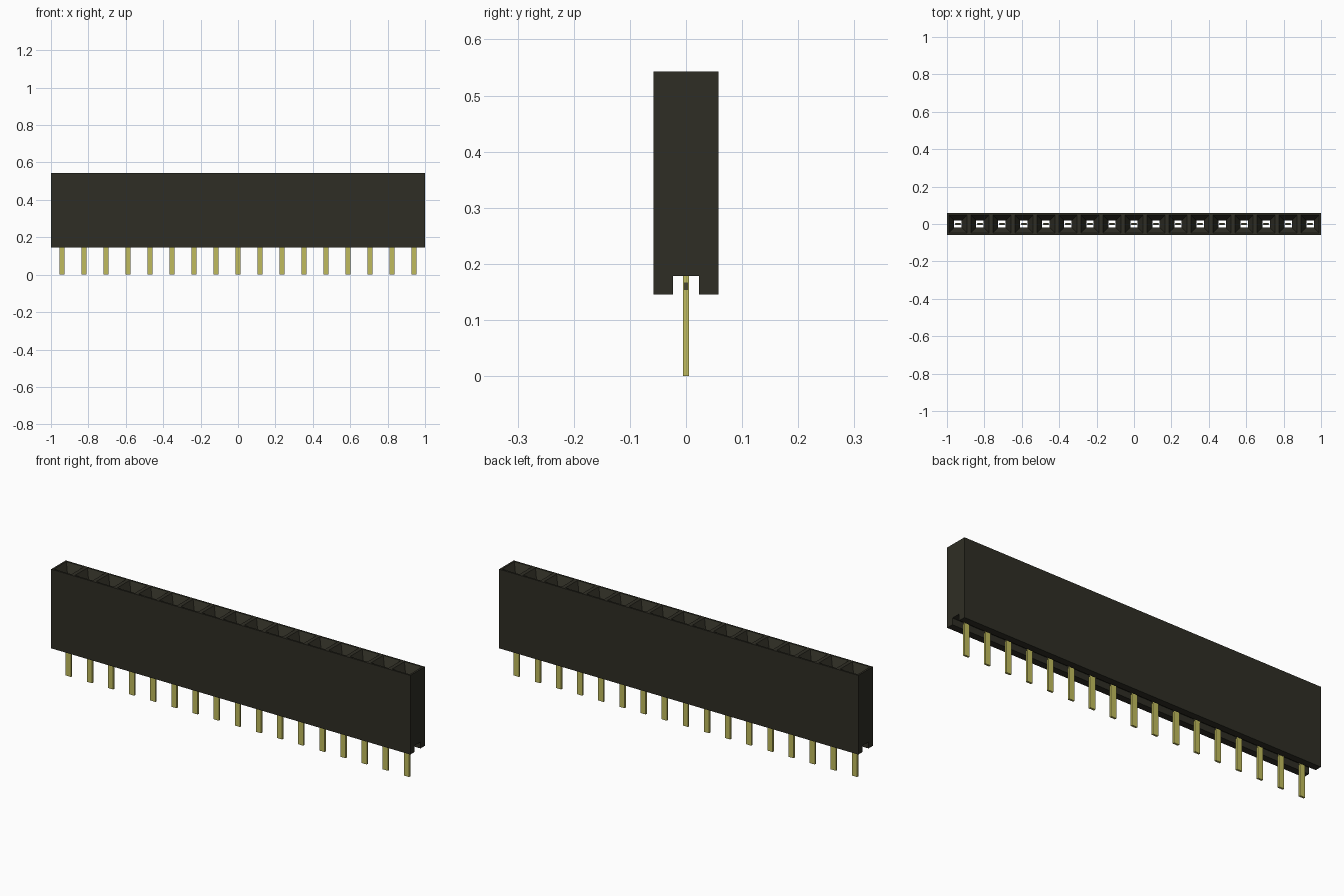
import bpy, bmesh

if "Cube" in bpy.data.objects:
    bpy.data.objects.remove(bpy.data.objects["Cube"], do_unlink=True)

COUNT = 17
PITCH = 2 / COUNT
HX, HY = PITCH / 2, 0.058          # half size of one socket cell
BOTTOM, GROOVE, TOP = 0.145, 0.178, 0.543
GROOVE_Y = 0.023
CENTRES = [(i - (COUNT - 1) / 2) * PITCH for i in range(COUNT)]


def material(name, rgb):
    m = bpy.data.materials.new(name)
    m.use_nodes = True
    m.diffuse_color = (*rgb, 1)
    bsdf = m.node_tree.nodes["Principled BSDF"]
    bsdf.inputs["Base Color"].default_value = (*rgb, 1)
    bsdf.inputs["Roughness"].default_value = 0.6
    return m


black = material("black plastic", (0.028, 0.027, 0.018))
brass = material("pale brass", (0.53, 0.50, 0.11))
dark_brass = material("dark brass", (0.07, 0.065, 0.03))


def finish(bm, name, mats):
    bmesh.ops.remove_doubles(bm, verts=bm.verts, dist=1e-5)
    bmesh.ops.recalc_face_normals(bm, faces=bm.faces)
    mesh = bpy.data.meshes.new(name)
    bm.to_mesh(mesh)
    bm.free()
    for m in mats:
        mesh.materials.append(m)
    obj = bpy.data.objects.new(name, mesh)
    bpy.context.collection.objects.link(obj)
    return obj


def box(bm, x, y, z, sx, sy, sz, mat=0):
    verts = bmesh.ops.create_cube(bm, size=1)["verts"]
    for v in verts:
        v.co = (x + v.co.x * sx, y + v.co.y * sy, z + v.co.z * sz)
    for f in {f for v in verts for f in v.link_faces}:
        f.material_index = mat


# Housing: rings run down each socket, under the groove and back up the sides.
# The flag says whether the band leading to the next ring has all four sides.
RINGS = [
    (HX, HY, TOP, True),               # top rim
    (0.049, 0.049, TOP, True),         # lead-in funnel
    (0.020, 0.018, TOP - 0.05, True),  # contact shaft
    (0.020, 0.018, GROOVE, True),      # groove ceiling
    (HX, GROOVE_Y, GROOVE, False),     # groove walls
    (HX, GROOVE_Y, BOTTOM, False),     # underside rails
    (HX, HY, BOTTOM, False),           # outer walls
]
bm = bmesh.new()
for cx in CENTRES:
    rings = [[bm.verts.new((cx + sx * hx, sy * hy, z))
              for sx, sy in ((-1, -1), (1, -1), (1, 1), (-1, 1))]
             for hx, hy, z, _ in RINGS]
    for k, ring in enumerate(rings):
        nxt = rings[(k + 1) % len(rings)]
        for s in (range(4) if RINGS[k][3] else (0, 2)):
            t = (s + 1) % 4
            bm.faces.new((ring[s], ring[t], nxt[t], nxt[s]))
# End walls with the groove notch
half = [(HY, TOP), (HY, BOTTOM), (GROOVE_Y, BOTTOM), (GROOVE_Y, GROOVE)]
outline = half + [(-y, z) for y, z in reversed(half)]
for x in (-1, 1):
    bm.faces.new([bm.verts.new((x, y, z)) for y, z in outline])
finish(bm, "socket_housing", [black])

# Contact pins: flat brass strips with a dark tip and side marks
PIN_W, PIN_T, PIN_TOP = 0.029, 0.010, 0.40
bm = bmesh.new()
for cx in CENTRES:
    box(bm, cx, 0, PIN_TOP / 2, PIN_W, PIN_T, PIN_TOP)
    box(bm, cx, 0, PIN_TOP + 0.003, PIN_W, PIN_T, 0.005, 1)
    for s in (-1, 1):
        box(bm, cx + s * (PIN_W / 2 + 0.0005), 0, 0.16, 0.002, 0.007, 0.013, 1)
finish(bm, "contact_pins", [brass, dark_brass])
